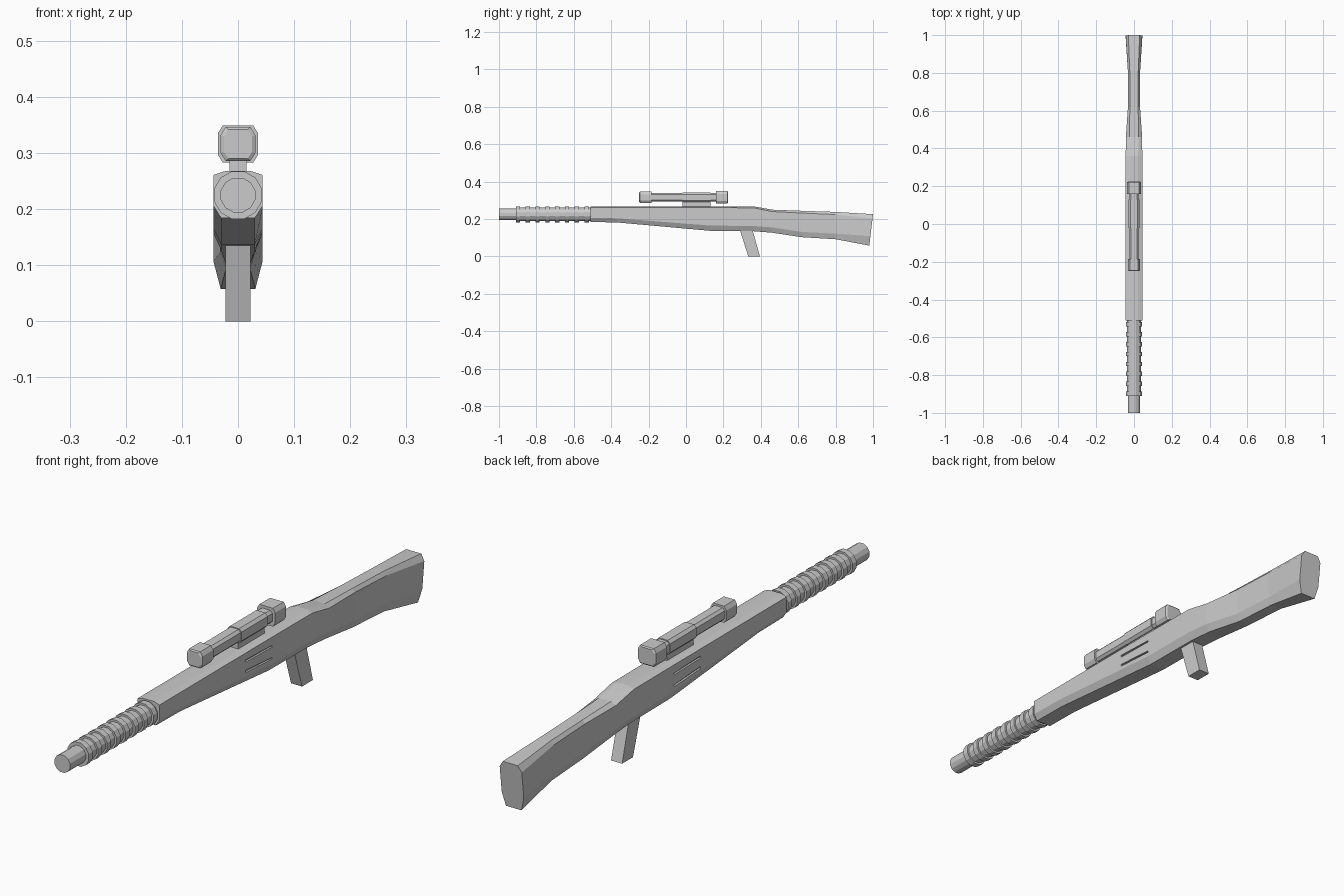
import bpy, bmesh, math
from mathutils import Vector

if "Cube" in bpy.data.objects:
    bpy.data.objects.remove(bpy.data.objects["Cube"])


def loft(name, sections):
    """Skin a list of closed loops, cap both ends."""
    bm = bmesh.new()
    rings = [[bm.verts.new(p) for p in s] for s in sections]
    n = len(rings[0])
    for a, b in zip(rings, rings[1:]):
        for i in range(n):
            j = (i + 1) % n
            bm.faces.new((a[i], a[j], b[j], b[i]))
    bm.faces.new(rings[0])
    bm.faces.new(rings[-1])
    bmesh.ops.recalc_face_normals(bm, faces=bm.faces)
    me = bpy.data.meshes.new(name)
    bm.to_mesh(me)
    bm.free()
    ob = bpy.data.objects.new(name, me)
    bpy.context.collection.objects.link(ob)
    return ob


def turned(name, profile, z, sides=12):
    """Round part along y from (y, radius) pairs."""
    s = []
    for y, r in profile:
        s.append([(r * math.cos(math.tau * (i + .5) / sides), y,
                   z + r * math.sin(math.tau * (i + .5) / sides)) for i in range(sides)])
    return loft(name, s)


def stock_section(y, top, bot, w, tw, bw, tc, bc, slant=0):
    """Chamfered section; slant pulls the lower edge forward."""
    half = [(tw, top), (w, top - tc), (w, bot + bc), (bw, bot)]
    pts = half + [(-x, z) for x, z in reversed(half)]
    return [(x, y - slant * (top - z) / (top - bot), z) for x, z in pts]


def oct_section(y, w, h, z, cx, cz):
    half = [(w - cx, h), (w, h - cz), (w, cz - h), (w - cx, -h)]
    pts = half + [(-x, q) for x, q in reversed(half)]
    return [(x, y, z + q) for x, q in pts]


# Body and stock
body = loft("body_stock", [
    stock_section(-0.51, 0.268, 0.184, 0.044, 0.022, 0.030, 0.007, 0.022),
    stock_section(-0.37, 0.268, 0.182, 0.044, 0.022, 0.030, 0.007, 0.022),
    stock_section(0.13, 0.268, 0.137, 0.044, 0.022, 0.030, 0.007, 0.028),
    stock_section(0.36, 0.268, 0.135, 0.044, 0.022, 0.030, 0.008, 0.028),
    stock_section(0.46, 0.250, 0.127, 0.043, 0.024, 0.030, 0.010, 0.028),
    stock_section(0.62, 0.244, 0.103, 0.032, 0.022, 0.022, 0.012, 0.028),
    stock_section(0.80, 0.238, 0.092, 0.032, 0.022, 0.022, 0.014, 0.030),
    stock_section(1.00, 0.226, 0.058, 0.044, 0.030, 0.031, 0.022, 0.050, 0.02),
])

# Side slots
for i, (z0, z1) in enumerate([(0.232, 0.228), (0.194, 0.185)]):
    for side in (-1, 1):
        s = []
        for x in (0.037, 0.055):
            s.append([(side * x, -0.02, z0 - .004), (side * x, 0.13, z1 - .003),
                      (side * x, 0.13, z1 + .003), (side * x, -0.02, z0 + .004)])
        cutter = loft("slot_cutter", s)
        cutter.hide_render = True
        cutter.hide_viewport = True
        m = body.modifiers.new("slot", 'BOOLEAN')
        m.operation = 'DIFFERENCE'
        m.solver = 'EXACT'
        m.object = cutter

# Barrel and ribbed shroud
turned("barrel", [(-1.0, 0.032), (-0.50, 0.032)], 0.225)
profile = []
for i in range(8):
    y = -0.91 + i * 0.0525
    profile += [(y, 0.044), (y + 0.023, 0.044), (y + 0.023, 0.037), (y + 0.0525, 0.037)]
turned("ribbed_shroud", profile, 0.225)

# Grip
loft("grip", [
    [(x, y, z) for x, y in ((-.022, y0), (.022, y0), (.022, y1), (-.022, y1))]
    for y0, y1, z in ((0.333, 0.395, 0), (0.287, 0.355, 0.145))])

# Sight: tube, sleeve, end housings, mount
Z = 0.316
loft("sight_tube", [oct_section(y, .025, .023, Z, .009, .009) for y in (-0.20, 0.18)])
loft("sight_sleeve", [oct_section(y, .028, .026, Z, .010, .010) for y in (-0.02, 0.13)])
for name, y0, y1, w, h in (("front_housing", -0.25, -0.185, .031, .030),
                           ("rear_housing", 0.225, 0.16, .036, .033)):
    d = 0.004 if y1 > y0 else -0.004
    loft(name, [oct_section(y0, w - .006, h - .004, Z, .008, .012),
                oct_section(y0 + d, w, h, Z, .009, .014),
                oct_section(y1, w, h, Z, .009, .014)])
loft("sight_mount", [[(-.015, y, .26), (.015, y, .26), (.015, y, .30), (-.015, y, .30)]
                     for y in (-0.02, 0.13)])
